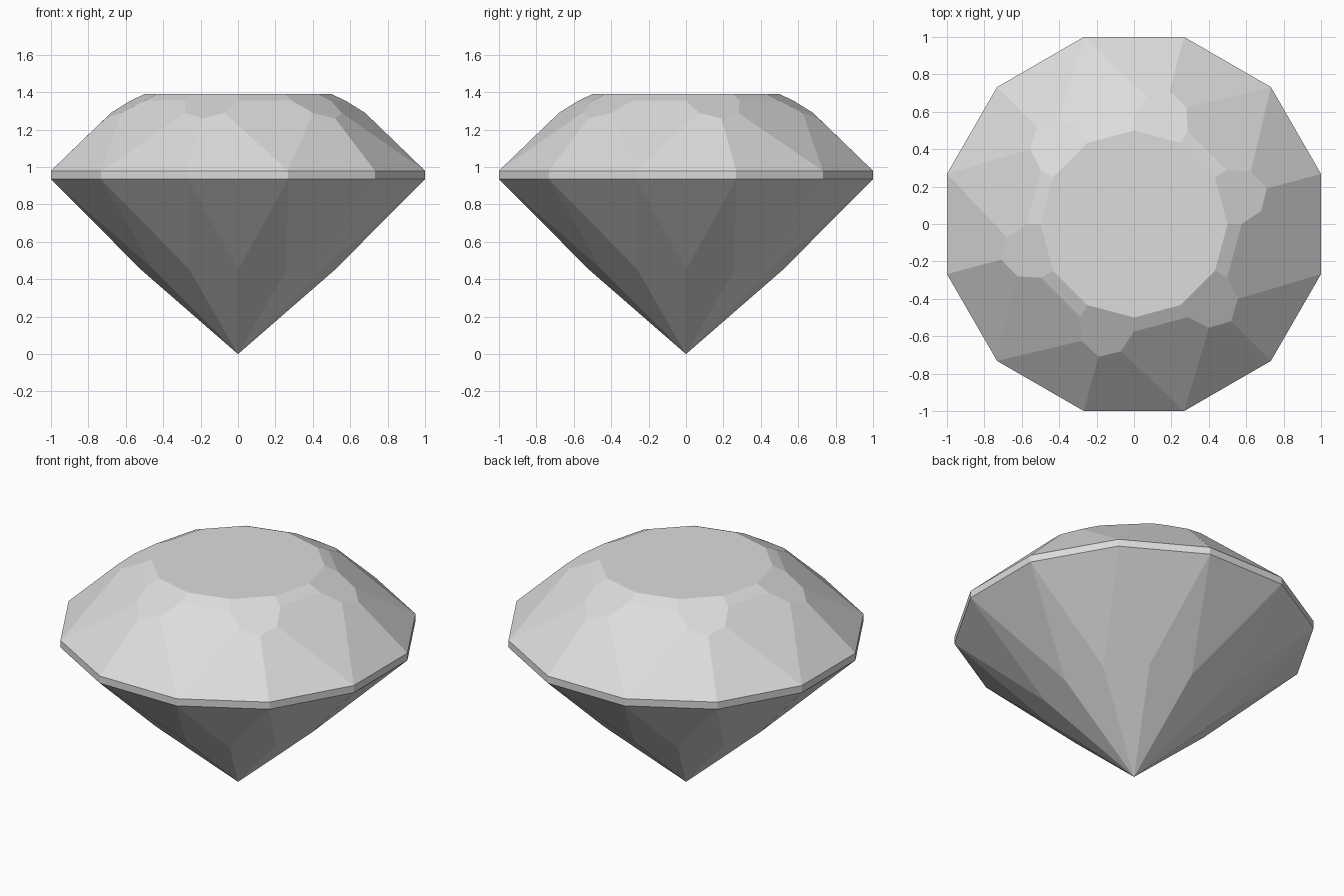
import bpy, bmesh
from math import cos, sin, radians
from mathutils import Vector

if "Cube" in bpy.data.objects:
    bpy.data.objects.remove(bpy.data.objects["Cube"], do_unlink=True)

GIRDLE_R = 1 / cos(radians(15))
GIRDLE_LOW, GIRDLE_HIGH, TABLE_Z = 0.935, 0.98, 1.39

# One pale grey for the whole stone
stone = bpy.data.materials.new("pale_grey")
stone.use_nodes = True
grey = (0.72, 0.72, 0.72, 1)
stone.diffuse_color = grey
stone.node_tree.nodes["Principled BSDF"].inputs["Base Color"].default_value = grey


def polar(angle, radius, z):
    a = radians(angle)
    return Vector((radius * cos(a), radius * sin(a), z))


def girdle_low(a):
    return polar(a, GIRDLE_R, GIRDLE_LOW)


def girdle_high(a):
    return polar(a, GIRDLE_R, GIRDLE_HIGH)


def table_corner(a):
    return polar(a, 0.5, TABLE_Z)


def bezel_top(a):
    return polar(a, 0.575, 1.355)


def star_side(a):
    return polar(a, 0.684, 1.289)


def star_tip(a):
    return polar(a, 0.735, 1.26)


def pavilion_mid(a):
    return polar(a, 0.517, 0.45)


facets = []
culet = Vector((0, 0, 0))

# Pavilion and girdle, twelve equal sectors
for a in range(0, 360, 30):
    left, right = a - 15, a + 15
    facets.append([girdle_low(left), girdle_low(right), girdle_high(right), girdle_high(left)])
    facets.append([pavilion_mid(a), girdle_low(right), girdle_low(left)])
    facets.append([culet, pavilion_mid(a + 30), girdle_low(right), pavilion_mid(a)])

# Crown, six sectors: star, bezel and two girdle facets each
for a in range(15, 375, 60):
    b = a + 30
    facets.append([table_corner(a - 15), bezel_top(a - 15), star_side(a - 9.1), star_tip(a),
                   star_side(a + 9.1), bezel_top(a + 15), table_corner(a + 15)])
    facets.append([table_corner(b - 15), bezel_top(b - 15), bezel_top(b + 15), table_corner(b + 15)])
    facets.append([bezel_top(b - 15), star_side(b - 20.9), girdle_high(b),
                   star_side(b + 20.9), bezel_top(b + 15)])
    facets.append([star_tip(a), girdle_high(a), girdle_high(b), star_side(a + 9.1)])
    facets.append([star_tip(a), star_side(a - 9.1), girdle_high(a - 30), girdle_high(a)])

# Flat table on top
facets.append([table_corner(a) for a in range(0, 360, 30)])

# Weld all facets into one closed stone
bm = bmesh.new()
for facet in facets:
    bm.faces.new([bm.verts.new(p) for p in facet])
bmesh.ops.remove_doubles(bm, verts=bm.verts[:], dist=0.001)
bmesh.ops.recalc_face_normals(bm, faces=bm.faces[:])
mesh = bpy.data.meshes.new("cut_gemstone")
bm.to_mesh(mesh)
bm.free()
mesh.materials.append(stone)
gem = bpy.data.objects.new("cut_gemstone", mesh)
bpy.context.collection.objects.link(gem)
